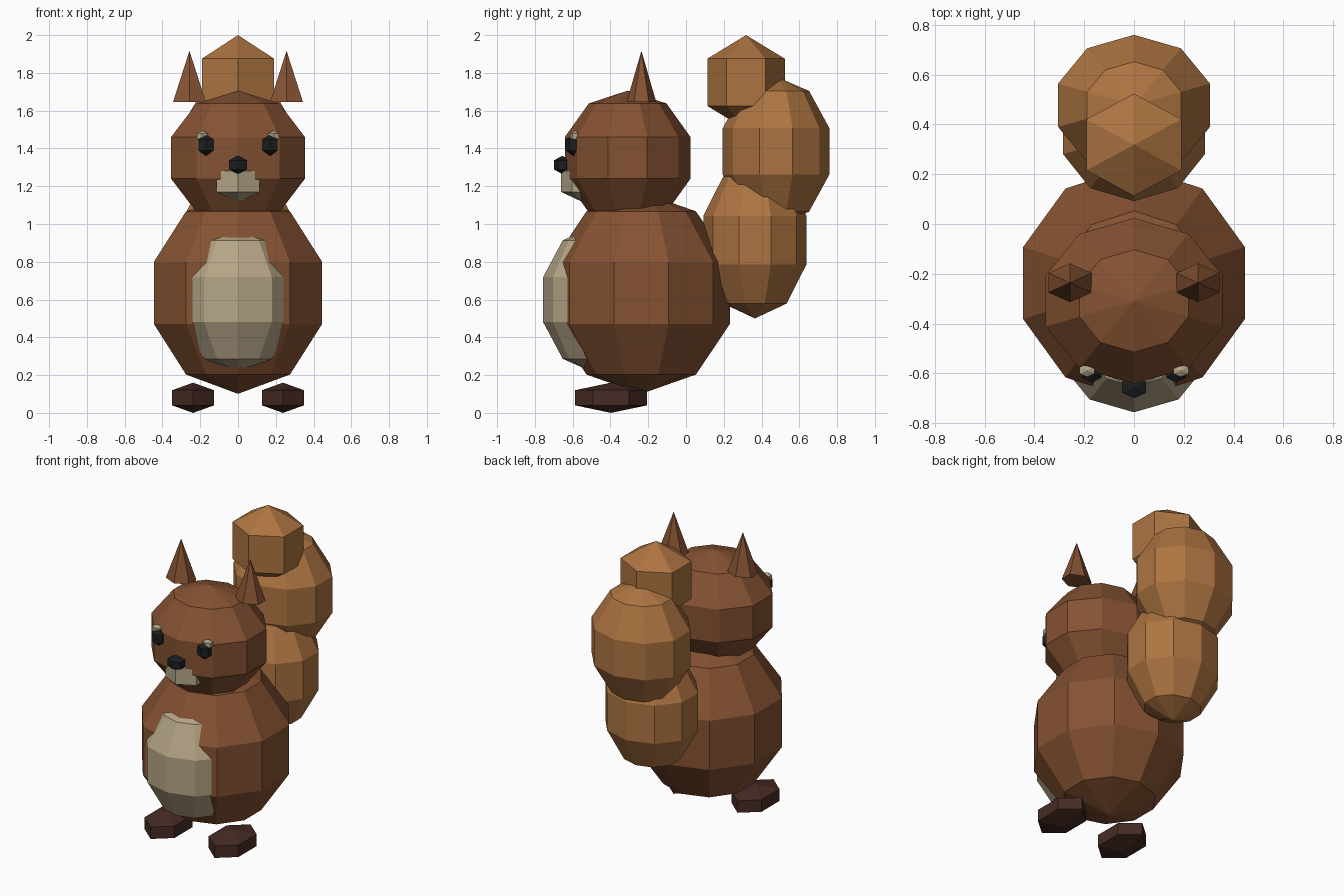
import bpy, bmesh
from mathutils import Matrix

if "Cube" in bpy.data.objects:
    bpy.data.objects.remove(bpy.data.objects["Cube"])


def material(name, rgb):
    m = bpy.data.materials.new(name)
    m.diffuse_color = (*rgb, 1)
    m.use_nodes = True
    m.node_tree.nodes["Principled BSDF"].inputs["Base Color"].default_value = m.diffuse_color
    return m


FUR = material("brown fur", (0.235, 0.084, 0.032))
TAIL = material("light tail fur", (0.42, 0.175, 0.053))
CREAM = material("cream", (0.46, 0.376, 0.24))
PAW = material("dark paw brown", (0.062, 0.024, 0.018))
BLACK = material("black", (0.012, 0.013, 0.015))


def finish(bm, name, mat, loc, scale):
    bmesh.ops.transform(bm, verts=bm.verts,
                        matrix=Matrix.Translation(loc) @ Matrix.Diagonal((*scale, 1)))
    mesh = bpy.data.meshes.new(name)
    bm.to_mesh(mesh)
    bm.free()
    mesh.materials.append(mat)
    ob = bpy.data.objects.new(name, mesh)
    bpy.context.collection.objects.link(ob)


def ball(name, mat, loc, scale, sides=10, rings=5):
    """Faceted ellipsoid with a vertex column facing front."""
    bm = bmesh.new()
    bmesh.ops.create_uvsphere(bm, u_segments=sides, v_segments=rings, radius=1)
    finish(bm, name, mat, loc, scale)


def cone(name, mat, loc, scale, sides=6):
    bm = bmesh.new()
    bmesh.ops.create_cone(bm, cap_ends=True, segments=sides, radius1=1, radius2=0, depth=1)
    finish(bm, name, mat, loc, scale)


# Body, belly patch and head
ball("body", FUR, (0, -0.237, 0.635), (0.492, 0.493, 0.534))
ball("belly", CREAM, (0, -0.485, 0.60), (0.32, 0.285, 0.388))
ball("head", FUR, (0, -0.309, 1.35), (0.392, 0.35, 0.356))

# Face
ball("muzzle", CREAM, (0, -0.545, 1.225), (0.153, 0.134, 0.11), 6, 3)
ball("nose", BLACK, (0, -0.655, 1.313), (0.064, 0.052, 0.048), 6, 3)

# Tail lobes, curling up and forward
ball("tail_lower", TAIL, (0, 0.365, 0.915), (0.315, 0.287, 0.415))
ball("tail_upper", TAIL, (0, 0.477, 1.385), (0.337, 0.297, 0.395))
ball("tail_tip", TAIL, (0, 0.318, 1.75), (0.255, 0.237, 0.25), 6, 3)

# Mirrored parts
for side, s in (("left", 1), ("right", -1)):
    ball(f"eye_{side}", BLACK, (s * 0.17, -0.597, 1.418), (0.053, 0.046, 0.058), 6, 3)
    ball(f"eye_glint_{side}", CREAM, (s * 0.188, -0.588, 1.465), (0.04, 0.03, 0.03), 6, 3)
    cone(f"ear_{side}", FUR, (s * 0.257, -0.236, 1.782), (0.1, 0.078, 0.27))
    ball(f"foot_{side}", PAW, (s * 0.238, -0.397, 0.08), (0.148, 0.22, 0.08), 6, 3)
